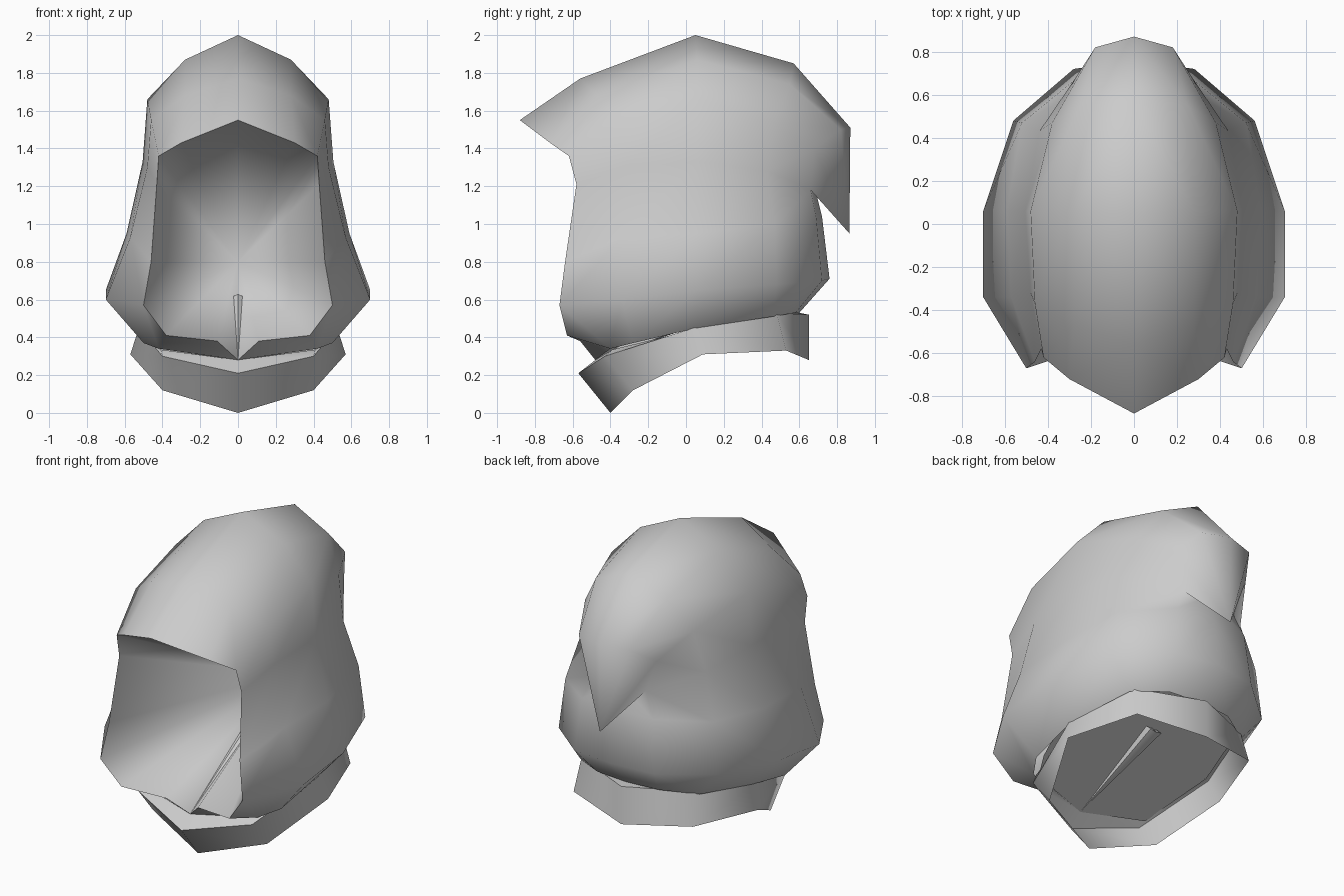
import bpy, math
import bmesh

if "Cube" in bpy.data.objects:
    bpy.data.objects.remove(bpy.data.objects["Cube"])


def make_half(name, verts, faces, angle=60):
    """Build the right half of a sheet, mirror it across x and shade it smooth."""
    mesh = bpy.data.meshes.new(name)
    mesh.from_pydata(verts, [], faces)
    bm = bmesh.new()
    bm.from_mesh(mesh)
    bmesh.ops.recalc_face_normals(bm, faces=bm.faces)
    bm.to_mesh(mesh)
    bm.free()
    obj = bpy.data.objects.new(name, mesh)
    bpy.context.collection.objects.link(obj)
    mirror = obj.modifiers.new("mirror", 'MIRROR')
    mirror.use_clip = True
    mirror.merge_threshold = 0.002
    bpy.ops.object.select_all(action='DESELECT')
    obj.select_set(True)
    bpy.context.view_layer.objects.active = obj
    bpy.ops.object.modifier_apply(modifier=mirror.name)
    bpy.ops.object.shade_smooth_by_angle(angle=math.radians(angle))
    return obj


def bridge(rows, width):
    """Quads between consecutive rows of a vertex grid."""
    return [(r * width + c, r * width + c + 1, (r + 1) * width + c + 1, (r + 1) * width + c)
            for r in range(rows - 1) for c in range(width - 1)]


# Hood shell: levels from neck to crown, each running from face rim to back
levels = [
    [(.42, -.40, .34), (.50, -.28, .37), (.52, .06, .45), (.42, .46, .51), (.22, .58, .53)],
    [(.50, -.67, .57), (.70, -.34, .60), (.70, .06, .65), (.56, .48, .68), (.28, .72, .70)],
    [(.46, -.64, .80), (.57, -.34, .93), (.59, .06, .95), (.52, .47, 1.00), (.25, .69, 1.03)],
    [(.43, -.58, 1.21), (.48, -.32, 1.30), (.505, .06, 1.33), (.44, .43, 1.28), (.18, .66, 1.18)],
    [(.42, -.62, 1.36), (.46, -.37, 1.55), (.48, .06, 1.66), (.38, .47, 1.54), (.27, .68, 1.40)],
    [(.30, -.72, 1.43), (.28, -.47, 1.68), (.28, .06, 1.87), (.25, .55, 1.74), (.18, .82, 1.50)],
    [(0, -.88, 1.55), (0, -.56, 1.77), (0, .05, 2.0), (0, .57, 1.85), (0, .87, 1.51)],
]
verts = [p for level in levels for p in level]
faces = bridge(7, 5)
# Centre back column, chin lip and hanging tail of the hood
verts += [(0, .60, .53), (0, .76, .71), (0, .72, 1.04), (0, .68, 1.20)]
faces += [(5 * i + 4, 35 + i, 36 + i, 5 * i + 9) for i in range(3)]
chin = [(.38, -.63, .41), (.11, -.56, .38), (0, -.48, .28)]
verts += chin + [(0, .865, .95)]
faces += [(5, 0, 39), (39, 0, 40), (40, 0, 41),
          (24, 19, 42), (29, 24, 42), (34, 29, 42)]
make_half("hood", verts, faces, 80)

# Face lining: the rim drawn in to a point deep inside the hood
rim = [level[0] for level in reversed(levels[1:])] + chin
make_half("face_lining", rim + [(0, .50, .80)],
          [(i, i + 1, len(rim)) for i in range(len(rim) - 1)], 85)

# Collar band, with a shelf joining its upper edge to the neck of the hood
seat = [(0, -.48, .28), (.41, -.39, .335), (.49, .06, .445), (.38, .46, .52), (0, .60, .53)]
top = [(0, -.57, .21), (.40, -.43, .30), (.525, .04, .45), (.40, .48, .53), (0, .65, .52)]
low = [(0, -.40, 0), (.40, -.28, .12), (.57, .09, .31), (.42, .53, .33), (0, .65, .28)]
make_half("collar", top + low, bridge(2, 5), 60)
make_half("collar_shelf", seat + top, bridge(2, 5), 60)


# Sloping flat panel that closes the neck under the lining
def floor_z(y):
    return .28 + .43 * (y + .48)


outline = [(0, -.48), (.40, -.38), (.47, -.25), (.55, .06), (.51, .46), (.25, .69), (0, .73)]
make_half("neck_panel", [(x, y, floor_z(y)) for x, y in outline], [tuple(range(7))])

# Narrow tapered wedge running from the chin through lining and panel
wedge = [(0, -.48, .28), (.04, .10, .61), (0, .10, .63), (.04, .20, .52), (0, .20, .51)]
make_half("chin_wedge", wedge, [(0, 1, 2), (0, 3, 1), (0, 4, 3), (1, 3, 4, 2)], 30)
